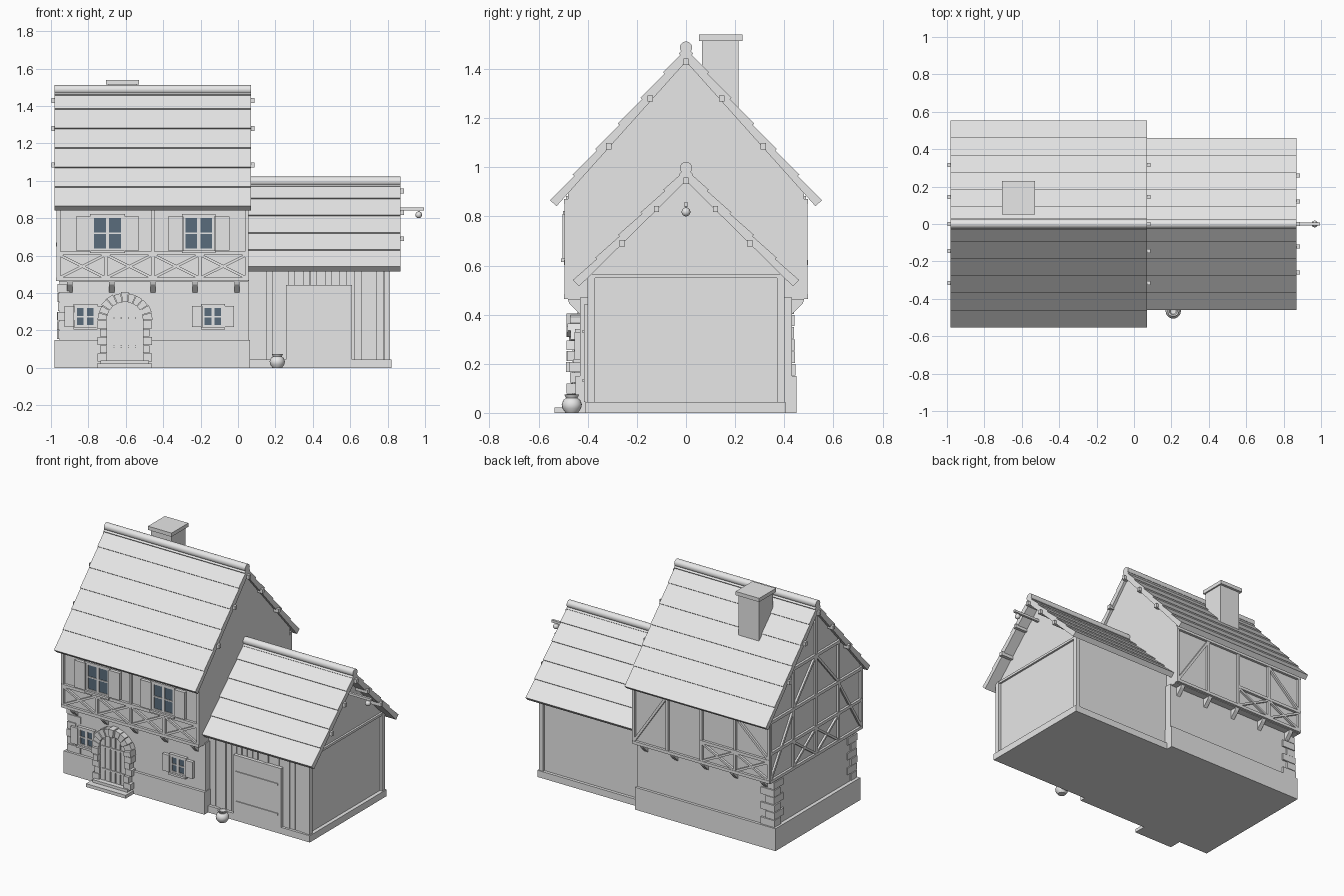
import bpy, bmesh, math, random
from mathutils import Vector, Matrix

random.seed(4)
if "Cube" in bpy.data.objects:
    bpy.data.objects.remove(bpy.data.objects["Cube"])


def material(name, color):
    m = bpy.data.materials.new(name)
    m.use_nodes = True
    m.diffuse_color = (*color, 1)
    m.node_tree.nodes["Principled BSDF"].inputs["Base Color"].default_value = (*color, 1)
    return m


PLASTER = material("pale_grey", (0.8, 0.8, 0.8))
GLASS = material("slate_blue_glass", (0.1, 0.15, 0.2))
parts = {}


def part(name):
    return parts.setdefault(name, bmesh.new())


def box(name, x0, x1, y0, y1, z0, z1):
    centre = Vector((x0 + x1, y0 + y1, z0 + z1)) / 2
    size = Matrix.Diagonal((x1 - x0, y1 - y0, z1 - z0, 1))
    bmesh.ops.create_cube(part(name), size=1, matrix=Matrix.Translation(centre) @ size)


def prism(name, pts, axis, a, b):
    """Extrude a 2D outline along x (outline in y, z) or y (outline in x, z)."""
    bm = part(name)
    place = (lambda p, d: (d, *p)) if axis == "x" else (lambda p, d: (p[0], d, p[1]))
    ends = [[bm.verts.new(place(p, d)) for p in pts] for d in (a, b)]
    for ring in ends:
        bm.faces.new(ring)
    for i in range(len(pts)):
        j = (i + 1) % len(pts)
        bm.faces.new((ends[0][i], ends[0][j], ends[1][j], ends[1][i]))


def beam(name, p, q, normal, width=0.018, depth=0.02):
    p, q, n = Vector(p), Vector(q), Vector(normal)
    d = q - p
    side = d.normalized().cross(n)
    rot = Matrix((d, side * width, n * depth)).transposed().to_4x4()
    bmesh.ops.create_cube(part(name), size=1, matrix=Matrix.Translation((p + q) / 2) @ rot)


def roof(label, x0, x1, apex, half, drop, rows):
    length = math.hypot(half, drop)
    for s in (-1, 1):
        def at(t, d):
            return (s * (t * half + d * drop / length), apex - t * drop + d * half / length)
        prism(label + "_roof_deck", [at(0, -0.01), at(1, -0.01), at(1, -0.035), at(0, -0.04)], "x", x0, x1)
        for i in range(rows):
            t0, t1 = i / rows, (i + 1) / rows
            prism(label + "_roof_shingles", [at(t0, -0.007), at(t1, 0.001), at(t1, -0.015), at(t0, -0.015)], "x", x0, x1)
    mat = Matrix.Translation(((x0 + x1) / 2, 0, apex - 0.003)) @ Matrix.Rotation(math.pi / 2, 4, "Y")
    bmesh.ops.create_cone(part(label + "_ridge_cap"), cap_ends=True, segments=20, radius1=0.025,
                          radius2=0.025, depth=x1 - x0, matrix=mat)


def purlins(name, spots, x0, x1):
    for y, z in spots:
        for s in {1, -1} if y else {1}:
            box(name, x0, x1, s * y - 0.011, s * y + 0.011, z - 0.013, z + 0.013)


def window(label, x0, x1, z0, z1, wall, shutter):
    xm, zm, f = (x0 + x1) / 2, (z0 + z1) / 2, 0.01
    box(label + "_glass", x0, x1, wall - 0.008, wall, z0, z1)
    for a, b, c, d in ((x0 - f / 2, x0 + f, z0, z1), (x1 - f, x1 + f / 2, z0, z1), (x0, x1, z0, z0 + f),
                       (x0, x1, z1 - f, z1), (xm - 0.009, xm + 0.009, z0, z1), (x0, x1, zm - 0.004, zm + 0.004)):
        box(label + "_frame", a, b, wall - 0.014, wall, c, d)
    box(label + "_sill", x0 - 0.01, x1 + 0.01, wall - 0.028, wall, z0 - 0.014, z0)
    box(label + "_lintel", x0 - 0.01, x1 + 0.01, wall - 0.02, wall, z1, z1 + 0.012)
    for a, b in ((x0 - shutter, x0 - 0.006), (x1 + 0.006, x1 + shutter)):
        box(label + "_shutters", a, b, wall - 0.022, wall, z0, z1)


# Main house masonry, jettied upper floor and gable
box("house_plinth", -0.98, 0.065, -0.45, 0.45, 0, 0.15)
box("ground_floor_wall", -0.955, 0.06, -0.432, 0.432, 0.1, 0.47)
prism("upper_wall", [(-0.48, 0.46), (0.48, 0.46), (0.48, 0.905), (0, 1.445), (-0.48, 0.905)], "x", -0.957, 0.052)
roof("house", -0.98, 0.07, 1.49, 0.553, 0.625, 6)
purlins("house_purlins", [(0, 1.43), (0.145, 1.28), (0.315, 1.085)], -0.997, 0.088)
box("chimney_shaft", -0.692, -0.54, 0.065, 0.213, 1.15, 1.52)
box("chimney_cap", -0.705, -0.53, 0.052, 0.23, 1.515, 1.54)

# Timber framing on front and back
posts = [-0.958, -0.707, -0.456, -0.205, 0.046]
for s in (-1, 1):
    y, n = s * 0.485, (0, s, 0)
    for x in posts:
        top = 0.6 if s < 0 and x in posts[1::2] else 0.87
        beam("timber_posts", (x, y, 0.465), (x, y, top), n)
    for z in (0.474, 0.86):
        beam("timber_rails", (-0.967, y, z), (0.055, y, z), n, 0.02, 0.024)
    last = posts[4] if s < 0 else posts[2]
    beam("timber_rails", (-0.967, y, 0.612), (last, y, 0.612), n, 0.02, 0.024)
    for a, b in zip(posts, posts[1:]):
        if b <= last:
            beam("timber_braces", (a, y, 0.48), (b, y, 0.605), n, 0.014)
            beam("timber_braces", (a, y, 0.605), (b, y, 0.48), n, 0.014, 0.018)
    for x in (-0.9, -0.675, -0.455, -0.23, -0.005):
        prism("jetty_brackets", [(s * 0.42, 0.465), (s * 0.482, 0.465), (s * 0.475, 0.445), (s * 0.43, 0.4)],
              "x", x - 0.014, x + 0.014)
beam("timber_braces", (0.046, 0.485, 0.48), (-0.205, 0.485, 0.85), (0, 1, 0), 0.016)
beam("timber_braces", (-0.958, 0.485, 0.62), (-0.707, 0.485, 0.85), (0, 1, 0), 0.016)

# Timber framing on the left gable
gx, gn = -0.96, (-1, 0, 0)
for z, half in ((0.474, 0.49), (0.66, 0.48), (0.87, 0.48), (1.14, 0.25)):
    beam("gable_rails", (gx, -half, z), (gx, half, z), gn, 0.02, 0.024)
for y in (-0.48, -0.24, 0, 0.24, 0.48):
    beam("gable_posts", (gx, y, 0.465), (gx, y, 1.42 - abs(y) * 1.12), gn)
for s in (-1, 1):
    beam("gable_braces", (gx, s * 0.48, 0.48), (gx, s * 0.24, 0.86), gn, 0.016)
    beam("gable_braces", (gx, s * 0.24, 0.87), (gx, 0, 1.14), gn, 0.016)
    beam("gable_braces", (gx, 0, 0.48), (gx, s * 0.24, 0.65), gn, 0.014)
    beam("gable_braces", (gx, 0, 0.65), (gx, s * 0.24, 0.48), gn, 0.014, 0.018)

# Windows with shutters
for x0, x1 in ((-0.78, -0.615), (-0.29, -0.13)):
    window("upper_window", x0, x1, 0.628, 0.81, -0.48, 0.085)
for x0, x1 in ((-0.87, -0.762), (-0.188, -0.08)):
    window("lower_window", x0, x1, 0.218, 0.33, -0.432, 0.058)

# Corner stones on the left corners
for s in (-1, 1):
    for i in range(6):
        wx, wy = (0.055, 0.09) if i % 2 else (0.09, 0.055)
        z, out = 0.153 + i * 0.05, random.uniform(0.006, 0.014)
        ys = sorted((s * (0.432 + out), s * (0.432 - wy)))
        box("corner_stones", -0.955 - out, -0.955 + wx, *ys, z, z + 0.046)

# Arched door, stone surround and steps
dx, spring, r = -0.605, 0.255, 0.1
arc = [(dx + r * math.cos(math.pi * i / 12), spring + r * math.sin(math.pi * i / 12)) for i in range(13)]
prism("door_panel", [(dx - r, 0.03), (dx + r, 0.03)] + arc, "y", -0.455, -0.42)
for i in range(-2, 3):
    top = spring + math.sqrt(r * r - (i * 0.038) ** 2) - 0.006
    box("door_planks", dx + i * 0.038 - 0.016, dx + i * 0.038 + 0.016, -0.463, -0.45, 0.04, top)
for z in (0.11, 0.26):
    box("door_straps", dx - 0.085, dx + 0.085, -0.468, -0.45, z, z + 0.012)
for s in (-1, 1):
    for i in range(5):
        w, out = (0.05, 0.036)[i % 2], random.uniform(0.468, 0.49)
        xs = sorted((dx + s * 0.096, dx + s * (0.096 + w)))
        box("door_jamb_stones", *xs, -out, -0.42, 0.035 + i * 0.044, 0.076 + i * 0.044)
for i in range(11):
    a0, a1 = (math.pi * (i + k) / 11 for k in (0.04, 0.96))
    outer, out = random.uniform(0.138, 0.152), random.uniform(0.468, 0.49)
    ring = [(a0, 0.097), (a0, outer), (a1, outer), (a1, 0.097)]
    prism("arch_stones", [(dx + q * math.cos(a), spring + q * math.sin(a)) for a, q in ring], "y", -out, -0.42)
box("lower_step", -0.755, -0.46, -0.535, -0.44, 0, 0.022)
box("upper_step", -0.735, -0.475, -0.495, -0.44, 0.02, 0.04)

# Barn walls, plinth and corner posts
prism("barn_wall", [(-0.385, 0.02), (0.385, 0.02), (0.385, 0.57), (0, 0.952), (-0.385, 0.57)], "x", 0.05, 0.795)
box("barn_plinth", 0.05, 0.82, -0.41, 0.405, 0, 0.045)
for s in (-1, 1):
    ys = sorted((s * 0.37, s * 0.4))
    box("barn_corner_posts", 0.782, 0.812, *ys, 0.04, 0.56)
box("barn_tie_beam", 0.78, 0.808, -0.395, 0.395, 0.55, 0.566)
roof("barn", 0.055, 0.87, 1.0, 0.46, 0.46, 5)
purlins("barn_purlins", [(0, 0.945), (0.12, 0.83), (0.26, 0.69)], 0.78, 0.887)

# Barn front boards and plank door
for i in range(18):
    x = 0.07 + i * 0.0395
    box("barn_boards", x, x + 0.036, -0.386 - random.uniform(0.004, 0.012), -0.38, 0.04, 0.555)
box("barn_door", 0.257, 0.61, -0.416, -0.38, 0.045, 0.442)
for z in (0.125, 0.325):
    box("barn_door_straps", 0.275, 0.59, -0.422, -0.41, z, z + 0.012)

# Hoist beam with pulley
box("hoist_beam", 0.78, 0.995, -0.008, 0.008, 0.84, 0.856)
box("hoist_rope", 0.962, 0.97, -0.004, 0.004, 0.815, 0.845)
bmesh.ops.create_uvsphere(part("hoist_pulley"), u_segments=16, v_segments=10, radius=0.018,
                          matrix=Matrix.Translation((0.966, 0, 0.818)))

# Clay jar beside the barn door
bm = part("clay_jar")
profile = [(0, 0), (0.025, 0), (0.038, 0.018), (0.041, 0.035), (0.034, 0.053), (0.023, 0.06),
           (0.03, 0.074), (0.022, 0.074), (0.016, 0.06), (0, 0.055)]
line = [bm.verts.new((q, 0, z)) for q, z in profile]
edges = [bm.edges.new(pair) for pair in zip(line, line[1:])]
bmesh.ops.spin(bm, geom=line + edges, cent=(0, 0, 0), axis=(0, 0, 1), angle=math.tau, steps=20)
bmesh.ops.remove_doubles(bm, verts=bm.verts, dist=0.0005)
bmesh.ops.translate(bm, verts=bm.verts, vec=(0.21, -0.465, 0))

# Turn every part into an object
for name, bm in parts.items():
    bmesh.ops.recalc_face_normals(bm, faces=bm.faces)
    mesh = bpy.data.meshes.new(name)
    bm.to_mesh(mesh)
    bm.free()
    mesh.materials.append(GLASS if name.endswith("glass") else PLASTER)
    obj = bpy.data.objects.new(name, mesh)
    bpy.context.collection.objects.link(obj)
    if name.endswith(("ridge_cap", "jar", "pulley")):
        bpy.ops.object.select_all(action="DESELECT")
        obj.select_set(True)
        bpy.context.view_layer.objects.active = obj
        bpy.ops.object.shade_smooth_by_angle(angle=math.radians(40))
